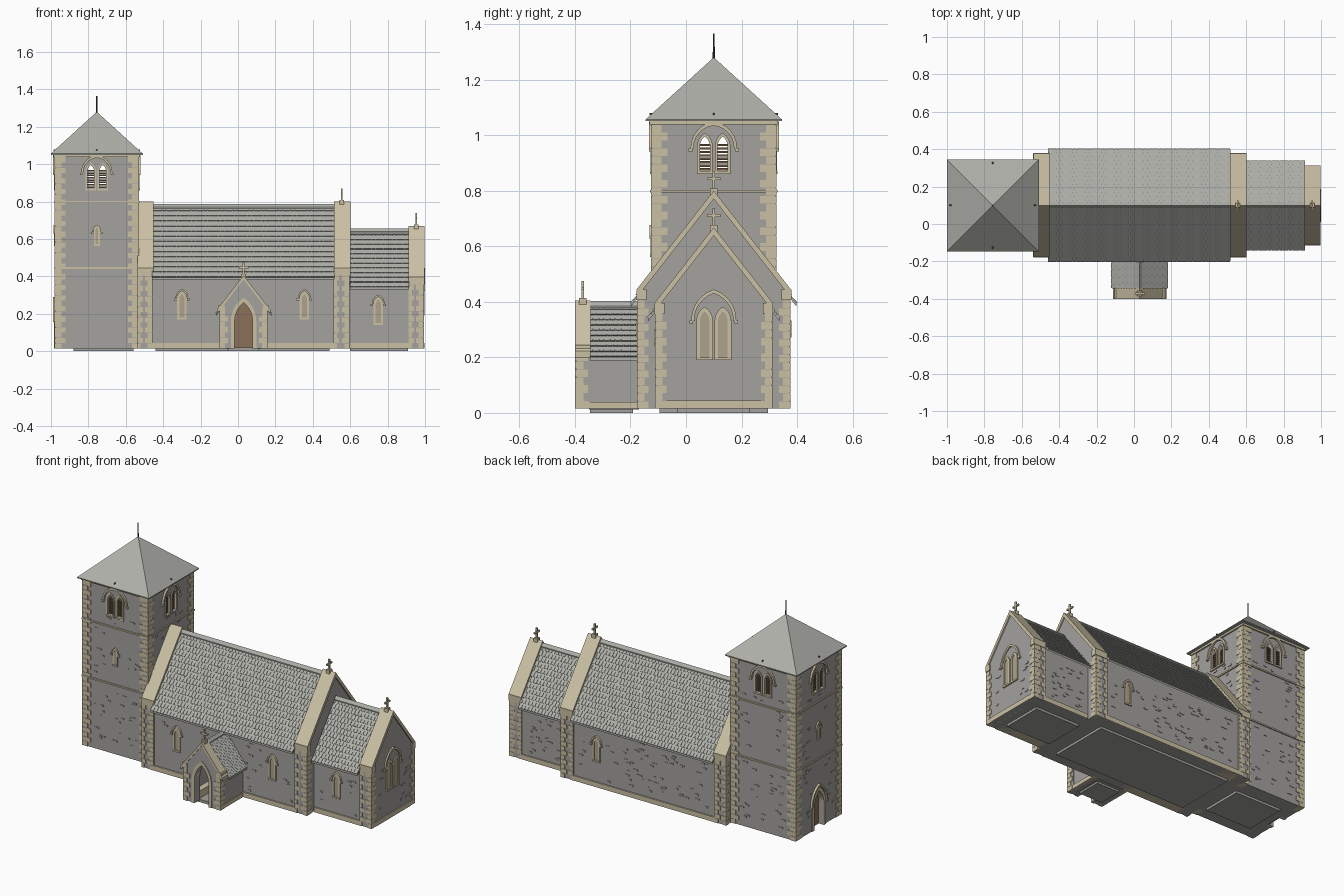
import bpy, bmesh, math, random
from mathutils import Matrix, Vector

random.seed(4)
if "Cube" in bpy.data.objects:
    bpy.data.objects.remove(bpy.data.objects["Cube"])


def material(name, r, g, b):
    m = bpy.data.materials.new(name)
    m.use_nodes = True
    m.diffuse_color = (r, g, b, 1)
    m.node_tree.nodes["Principled BSDF"].inputs["Base Color"].default_value = (r, g, b, 1)
    return m


WALL = material("grey wall stone", .37, .36, .345)
TRIM = material("cream dressed stone", .60, .53, .375)
ROOF = material("grey slate", .43, .43, .40)
DOOR = material("brown door wood", .26, .165, .10)
SLAT = material("dark louvre wood", .14, .085, .05)
PANE = material("dull window glass", .42, .37, .26)
IRON = material("dark iron", .08, .055, .035)

parts = {}
GROUND = .015
SLOPE = 1.28


def part(name, mat):
    return parts.setdefault(name, (bmesh.new(), mat))[0]


def facing(x, y, degrees):
    """Wall frame: u runs along the wall, d points outward, v is up."""
    return Matrix.Translation((x, y, 0)) @ Matrix.Rotation(math.radians(degrees), 4, 'Z')


def prism(bm, pts, M, d0, d1):
    loops = [[bm.verts.new(M @ Vector((u, -d, v))) for u, v in pts] for d in (d0, d1)]
    for ring in loops:
        bm.faces.new(ring)
    for i in range(len(pts)):
        j = (i + 1) % len(pts)
        bm.faces.new((loops[0][i], loops[0][j], loops[1][j], loops[1][i]))


def slab(bm, M, u0, u1, v0, v1, d0, d1):
    prism(bm, [(u0, v0), (u1, v0), (u1, v1), (u0, v1)], M, d0, d1)


def box(bm, x0, x1, y0, y1, z0, z1):
    slab(bm, Matrix(), x0, x1, z0, z1, -y0, -y1)


def arch(w, z0, spring, apex, n=6):
    a, rise = w / 2, apex - spring
    R = (a * a + rise * rise) / (2 * a)
    top = math.atan2(rise, R - a)
    side = [(a - R + R * math.cos(top * i / n), spring + R * math.sin(top * i / n)) for i in range(n)]
    return [(a, z0)] + side + [(0, apex)] + [(-u, v) for u, v in reversed(side)] + [(-a, z0)]


def arch_band(bm, M, w, z0, spring, apex, t, d0, d1):
    inner = arch(w, z0, spring, apex)
    outer = arch(w + 2 * t, z0, spring, apex + 1.3 * t)
    prism(bm, outer + inner[::-1], M, d0, d1)


def hood(bm, M, w, spring, apex, t, d, out):
    arch_band(bm, M, w, spring - .004, spring, apex, t, d - .01, d + out)
    for s in (-1, 1):
        u = s * (w / 2 + t)
        slab(bm, M, u - .007, u + .007, spring - .014, spring - .003, d - .01, d + out)


def lancet(name, M, u, d, w, z0, z1, t=.011, glazed=True):
    W = M @ Matrix.Translation((u, 0, 0))
    spring = z1 - w
    arch_band(part(name + "_frames", TRIM), W, w, z0, spring, z1, t, d - .01, d + .006)
    slab(part(name + "_frames", TRIM), W, -w / 2 - t, w / 2 + t, z0 - .01, z0, d - .01, d + .008)
    if glazed:
        prism(part(name + "_panes", PANE), arch(w, z0, spring, z1), W, d - .01, d + .002)


def gable(half, apex, eave):
    return [(-half, GROUND), (half, GROUND), (half, eave), (0, apex), (-half, eave)]


def chevron(half, apex, t):
    e = apex - SLOPE * half
    return [(0, apex), (half, e), (half, e - t), (0, apex - t), (-half, e - t), (-half, e)]


def tiled_roof(name, M, half, apex, d0, d1, rows, tile=.022):
    bm = part(name, ROOF)
    prism(bm, chevron(half, apex, .012), M, d0, d1)
    prism(bm, chevron(.014, apex + .012, .012), M, d0, d1)
    count = round((d1 - d0) / tile)
    step = (d1 - d0) / count
    for s in (-1, 1):
        for r in range(rows):
            low, high = half * (1 - r / rows), half * (1 - (r + 1) / rows)
            v0, v1 = apex - SLOPE * low, apex - SLOPE * high
            wedge = [(s * low, v0), (s * (low + .0045), v0 + .0035), (s * high, v1 + .001)]
            for k in range(count + r % 2):
                a = d0 + step * (k - .5 * (r % 2))
                prism(bm, wedge, M, max(a, d0), min(a + step - .0015, d1))


def quoins(name, x, y, sx, sy, z0, z1, long=.055, short=.034):
    bm = part(name, TRIM)
    n = round((z1 - z0) / .0285)
    h = (z1 - z0) / n
    for i in range(n):
        lx, ly = (long, short) if i % 2 else (short, long)
        xs = sorted((x - sx * .004, x + sx * lx))
        ys = sorted((y - sy * .004, y + sy * ly))
        box(bm, *xs, *ys, z0 + i * h, z0 + i * h + h - .001)


def rough_stones(M, d, u0, u1, z0, z1, n, avoid=()):
    bm = part("rough_stones", WALL)
    for _ in range(n):
        u, z, w = random.uniform(u0, u1), random.uniform(z0, z1), random.uniform(.012, .032)
        if all(abs(u + w / 2 - a) > .075 for a in avoid):
            slab(bm, M, u, u + w, z, z + .009, d - .005, d + .003)


def cross(x, y, z, turned):
    M = facing(x, y, 90 if turned else 0)
    bm = part("gable_crosses", TRIM)
    slab(bm, M, -.013, .013, z - .015, z + .008, -.013, .013)
    slab(bm, M, -.005, .005, z, z + .07, -.005, .005)
    slab(bm, M, -.025, .025, z + .038, z + .048, -.005, .005)


# Tower shaft, strings, cornice and roof
TX, CY, TH = -.755, .10, .222
sides = [facing(TX, CY, a) for a in (0, 90, 180, -90)]
WEST = sides[3]
slab(part("tower_walls", WALL), sides[0], -TH, TH, GROUND, 1.045, -TH, TH)
for z0, z1, h in ((.44, .449, .229), (.794, .803, .229), (1.038, 1.055, .231)):
    slab(part("tower_string_courses", TRIM), sides[0], -h, h, z0, z1, -h, h)
roof = part("tower_roof", ROOF)
RH = .246
rim = [[roof.verts.new((TX + sx * RH, CY + sy * RH, z)) for sx, sy in ((-1, -1), (1, -1), (1, 1), (-1, 1))]
       for z in (1.05, 1.056)]
tip = roof.verts.new((TX, CY, 1.28))
roof.faces.new(rim[0])
for i in range(4):
    j = (i + 1) % 4
    roof.faces.new((rim[0][i], rim[0][j], rim[1][j], rim[1][i]))
    roof.faces.new((rim[1][i], rim[1][j], tip))
spike = part("roof_spike", IRON)
bmesh.ops.create_cone(spike, cap_ends=True, segments=8, radius1=.004, radius2=.003, depth=.095,
                      matrix=Matrix.Translation((TX, CY, 1.3175)))
for sx in (-1, 1):
    for sy in (-1, 1):
        quoins("tower_quoins", TX + sx * TH, CY + sy * TH, -sx, -sy, GROUND, 1.038)

# Belfry openings with louvres on all four sides
for M in sides:
    slab(part("roof_pegs", IRON), M, -.003, .003, 1.072, 1.079, .21, .232)
    for u in (-.032, .032):
        lancet("belfry", M, u, TH, .036, .87, .995, .010, False)
        for k in range(8):
            z = .873 + k * .0125
            slab(part("belfry_louvres", SLAT), M, u - .019, u + .019, z, z + .008, TH - .03, TH - .006)
    hood(part("belfry_hoods", TRIM), M, .145, .955, 1.034, .011, TH, .012)
    rough_stones(M, TH, -.16, .14, .06, .42, 26, (0,) if M is WEST else ())
    rough_stones(M, TH, -.16, .14, .47, .78, 22, (0,))
    rough_stones(M, TH, -.16, .14, .81, .86, 4)

# Tower slit windows and west door
for M in (sides[0], WEST):
    lancet("tower_slit", M, 0, TH, .014, .572, .66, .009)
    hood(part("tower_slit_hoods", TRIM), M, .034, .64, .668, .006, TH, .009)
prism(part("tower_door", DOOR), arch(.10, GROUND, .15, .25), WEST, TH - .04, TH - .03)
arch_band(part("tower_door_frame", TRIM), WEST, .095, GROUND, .15, .245, .02, TH - .03, TH + .006)
hood(part("tower_door_frame", TRIM), WEST, .135, .17, .277, .01, TH, .013)

# Nave and chancel: body, piers, coping, roof, plinth
EAST = facing(0, CY, 90)
prism(part("nave_walls", WALL), gable(.268, .765, .42), EAST, -.50, .55)
prism(part("chancel_walls", WALL), gable(.204, .635, .37), EAST, .56, .95)
for name, x0, x1, half, apex in (("nave_gable", -.535, -.46, .273, .80),
                                 ("nave_gable", .515, .593, .273, .80),
                                 ("chancel_gable", .915, .99, .208, .668)):
    foot = apex - SLOPE * half
    prism(part(name + "_walls", WALL), gable(half, apex - .015, foot - .015), EAST, x0, x1)
    prism(part(name + "_copings", TRIM), chevron(half + .004, apex, .03), EAST, x0 - .003, x1 + .008)
    for s in (-1, 1):
        us = sorted((s * (half + .006), s * (half - .03)))
        slab(part(name + "_copings", TRIM), EAST, *us, foot - .045, foot - .006, x0 - .003, x1 + .008)
        quoins(name + "_quoins", x1, CY + s * half, -1, -s, GROUND, foot - .045, .038, .024)
        quoins(name + "_quoins", x0, CY + s * half, 1, -s, GROUND, foot - .045, .026, .014)
tiled_roof("nave_roof", EAST, .298, .776, -.46, .515, 14)
tiled_roof("chancel_roof", EAST, .236, .645, .60, .915, 12)
for x0, x1, h in ((-.462, .517, .276), (.60, .92, .212)):
    slab(part("plinths", TRIM), EAST, -h, h, GROUND, .045, x0, x1)
slab(part("plinths", TRIM), EAST, -.17, .17, GROUND, .045, .95, .996)
cross(.555, CY, .80, True)
cross(.953, CY, .668, True)

# Side windows and the paired east window
FRONT, BACK = facing(0, CY, 0), facing(0, CY, 180)
for M, u, d, z in ((FRONT, -.30, .268, .18), (FRONT, .355, .268, .18),
                   (BACK, -.355, .268, .18), (FRONT, .75, .204, .15)):
    lancet("side_window", M, u, d, .028, z, z + .125)
    W = M @ Matrix.Translation((u, 0, 0))
    hood(part("side_window_hoods", TRIM), W, .052, z + .105, z + .142, .008, d, .012)
for u in (-.033, .033):
    lancet("east_window", EAST, u, .99, .034, .20, .365, .013)
hood(part("east_window_hood", TRIM), EAST, .14, .335, .43, .011, .99, .009)
rough_stones(FRONT, .268, -.44, .48, .06, .36, 60, (-.30, .03, .355))
rough_stones(BACK, .268, -.48, .42, .06, .36, 80, (-.355,))
rough_stones(FRONT, .204, .63, .87, .06, .31, 22, (.75,))
rough_stones(BACK, .204, -.89, -.65, .06, .31, 26)
rough_stones(EAST, .99, -.15, .13, .06, .36, 24, (0,))

# Porch with open arch, benches and inner door
PX = .03
PORCH = facing(PX, 0, 0)
notch = arch(.096, GROUND, .16, .26)[::-1]
front = [(-.125, GROUND)] + notch + [(.125, GROUND), (.125, .235), (0, .39), (-.125, .235)]
prism(part("porch_front", WALL), front, PORCH, .345, .395)
arch_band(part("porch_arch", TRIM), PORCH, .096, GROUND, .16, .26, .02, .36, .40)
prism(part("porch_coping", TRIM), chevron(.143, .405, .022), PORCH, .343, .40)
tiled_roof("porch_roof", PORCH, .148, .39, .165, .345, 10, .02)
for s in (-1, 1):
    slab(part("porch_sides", WALL), PORCH, *sorted((s * .122, s * .092)), GROUND, .225, .16, .35)
    slab(part("porch_plinth", TRIM), PORCH, *sorted((s * .128, s * .10)), GROUND, .04, .16, .37)
    slab(part("porch_benches", TRIM), PORCH, *sorted((s * .095, s * .055)), GROUND, .065, .17, .345)
    slab(part("porch_coping", TRIM), PORCH, *sorted((s * .135, s * .10)), .215, .245, .343, .40)
    quoins("porch_quoins", PX + s * .125, -.395, -s, 1, GROUND, .215, .042, .026)
prism(part("porch_inner_door", DOOR), arch(.13, GROUND, .17, .29), PORCH, .16, .178)
cross(PX, -.372, .405, False)

# Floor slabs under each room
for x0, x1, y0, y1 in ((-.88, -.56, -.03, .23), (-.44, .49, -.095, .295),
                       (.60, .91, -.03, .23), (-.05, .11, -.345, -.19)):
    box(part("floor_slabs", WALL), x0, x1, y0, y1, 0, .018)
box(part("floor_slabs", WALL), -.06, .12, -.35, -.17, .012, .02)


def finish(name, bm, mat=None):
    bmesh.ops.recalc_face_normals(bm, faces=bm.faces)
    mesh = bpy.data.meshes.new(name)
    bm.to_mesh(mesh)
    bm.free()
    if mat:
        mesh.materials.append(mat)
    ob = bpy.data.objects.new(name, mesh)
    bpy.context.scene.collection.objects.link(ob)
    return ob


made = {name: finish(name, bm, mat) for name, (bm, mat) in parts.items()}


# Hollow the belfry, open its windows and recess the west door
def cut(target, pts, M, d0, d1):
    bm = bmesh.new()
    prism(bm, pts, M, d0, d1)
    tool = finish("cutter", bm)
    tool.hide_render = True
    mod = target.modifiers.new("cut", 'BOOLEAN')
    mod.operation, mod.solver, mod.object = 'DIFFERENCE', 'EXACT', tool
    bpy.context.view_layer.update()
    result = target.evaluated_get(bpy.context.evaluated_depsgraph_get())
    target.data = bpy.data.meshes.new_from_object(result)
    target.modifiers.clear()
    bpy.data.objects.remove(tool)


tower = made["tower_walls"]
cut(tower, [(-.18, .83), (.18, .83), (.18, 1.03), (-.18, 1.03)], sides[0], -.18, .18)
for M in sides[:2]:
    for u in (-.032, .032):
        cut(tower, arch(.036, .87, .959, .995), M @ Matrix.Translation((u, 0, 0)), -.3, .3)
cut(tower, arch(.095, 0, .15, .245), WEST, TH - .035, TH + .05)
